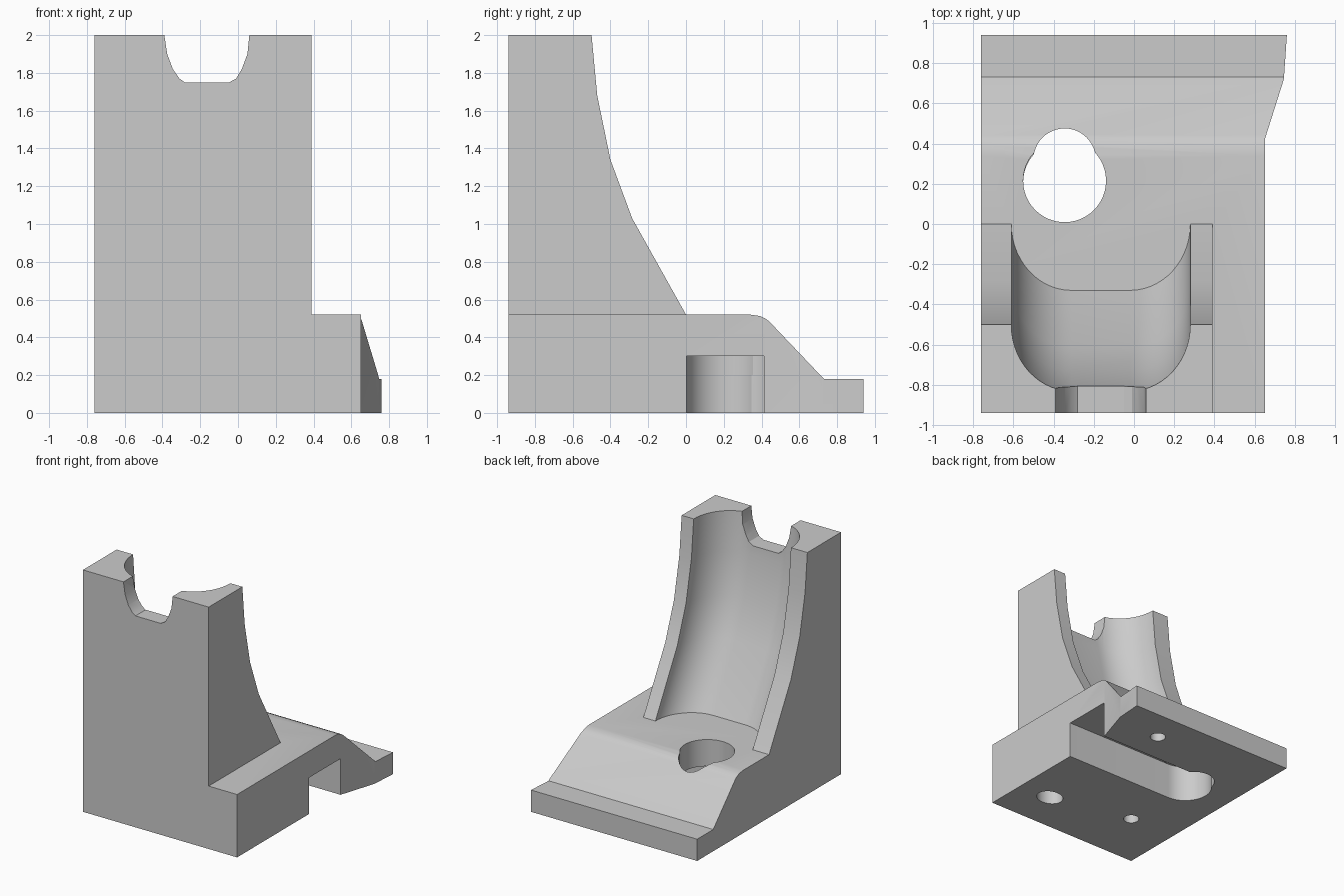
import bpy, bmesh, math

cube = bpy.data.objects.get("Cube")
if cube:
    bpy.data.objects.remove(cube, do_unlink=True)

grey = bpy.data.materials.new("plain grey")
grey.use_nodes = True
grey.diffuse_color = (0.6, 0.6, 0.6, 1)
grey.node_tree.nodes["Principled BSDF"].inputs["Base Color"].default_value = (0.6, 0.6, 0.6, 1)


def loft(name, sections):
    """Closed solid through rings that share a point count."""
    bm = bmesh.new()
    rings = [[bm.verts.new(p) for p in s] for s in sections]
    for a, b in zip(rings, rings[1:]):
        for i in range(len(a)):
            j = (i + 1) % len(a)
            bm.faces.new((a[i], a[j], b[j], b[i]))
    bm.faces.new(rings[0])
    bm.faces.new(rings[-1])
    bmesh.ops.recalc_face_normals(bm, faces=bm.faces)
    mesh = bpy.data.meshes.new(name)
    bm.to_mesh(mesh)
    bm.free()
    mesh.materials.append(grey)
    ob = bpy.data.objects.new(name, mesh)
    bpy.context.collection.objects.link(ob)
    return ob


def prism(name, outline, axis, lo, hi):
    place = {"x": lambda a, b, t: (t, a, b),
             "y": lambda a, b, t: (a, t, b),
             "z": lambda a, b, t: (a, b, t)}[axis]
    return loft(name, [[place(a, b, t) for a, b in outline] for t in (lo, hi)])


def oval(cx, cy, rx, ry, start=0, sweep=360, n=48):
    steps = n if sweep == 360 else n + 1
    angles = [math.radians(start + sweep * i / n) for i in range(steps)]
    return [(cx + rx * math.cos(t), cy + ry * math.sin(t)) for t in angles]


def combine(target, tool, operation="DIFFERENCE"):
    mod = target.modifiers.new(tool.name, "BOOLEAN")
    mod.operation = operation
    mod.solver = "EXACT"
    mod.object = tool
    bpy.context.view_layer.objects.active = target
    bpy.ops.object.modifier_apply(modifier=mod.name)
    bpy.data.objects.remove(tool, do_unlink=True)


# Base: stepped side profile
body = prism("cradle_body", [
    (-0.94, 0), (0.94, 0), (0.94, 0.18), (0.73, 0.18), (0.44, 0.485),
    (0.42, 0.5), (0.39, 0.513), (0.34, 0.52), (-0.94, 0.52)], "x", -0.76, 0.76)

# Trim the left flank so only the rear foot flares out
combine(body, prism("flank_trim", [
    (0.65, -1.1), (0.65, 0.42), (0.745, 0.72), (0.76, 0.94), (0.77, 1.1),
    (1, 1.1), (1, -1.1)], "z", -0.1, 0.7))

# Tower: a U-shaped section that slides back along a curved edge
channel = (oval(-0.31, 0, 0.3, 0.33, 180, 90, 14)
           + oval(-0.02, 0, 0.3, 0.33, 270, 90, 14))
edge = [(0, 0.3), (0, 0.52), (-0.285, 1.03), (-0.4, 1.34), (-0.47, 1.68), (-0.5, 2)]
tower = loft("tower", [
    [(-0.76, -0.94, z), (-0.76, y, z)]
    + [(cx, cy + y, z) for cx, cy in channel]
    + [(0.39, y, z), (0.39, -0.94, z)] for y, z in edge])

# Notch through the top of the front wall
combine(tower, prism("notch", [
    (-0.39, 2.1), (-0.39, 2), (-0.375, 1.9), (-0.345, 1.82), (-0.31, 1.77),
    (-0.28, 1.748), (-0.05, 1.748), (-0.01, 1.77), (0.02, 1.82), (0.05, 1.9),
    (0.06, 2), (0.06, 2.1)], "y", -1.1, -0.55))
combine(body, tower, "UNION")

# Side slot with a round end, and the opening above it
slot = oval(-0.345, 0.208, 0.206, 0.206, 90, 180, 32) + [(1, 0.002), (1, 0.414)]
combine(body, prism("slot", slot, "z", -0.1, 0.3))
combine(body, prism("opening", oval(-0.345, 0.215, 0.206, 0.206), "z", 0.2, 0.7))
combine(body, prism("opening_lobe", oval(-0.345, 0.32, 0.155, 0.155), "z", -0.1, 0.7))

# Blind holes underneath
for x, y, rx, ry, depth in [(0.36, -0.59, 0.11, 0.09, 0.2),
                            (-0.34, -0.44, 0.06, 0.06, 0.2),
                            (0.32, 0.67, 0.06, 0.06, 0.12)]:
    combine(body, prism("blind_hole", oval(x, y, rx, ry, n=32), "z", -0.1, depth))

body.select_set(True)
bpy.context.view_layer.objects.active = body
bpy.ops.object.shade_smooth_by_angle(angle=math.radians(25))
